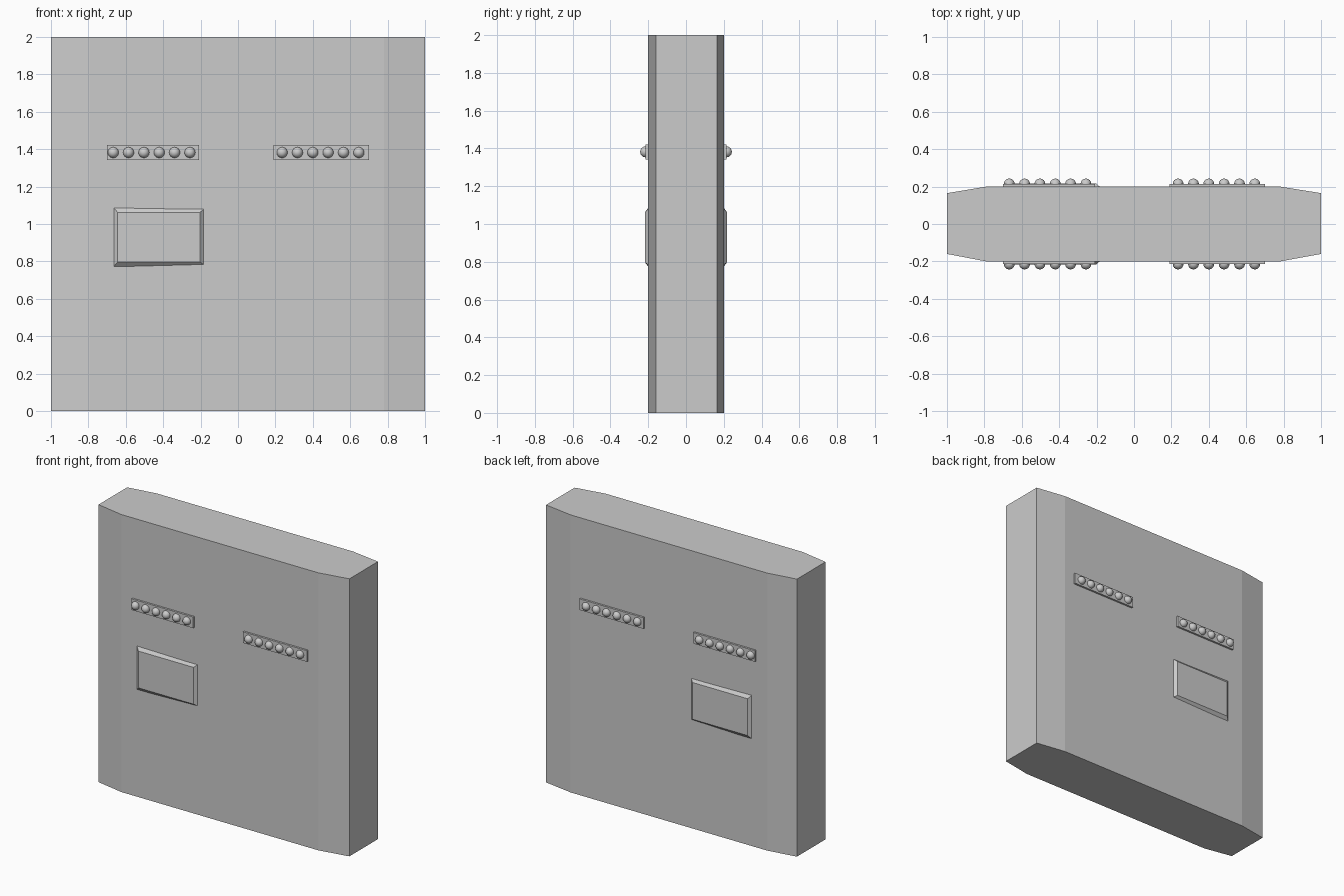
import bpy, bmesh
from mathutils import Matrix

if "Cube" in bpy.data.objects:
    bpy.data.objects.remove(bpy.data.objects["Cube"])


def make_object(name, bm):
    bmesh.ops.recalc_face_normals(bm, faces=bm.faces[:])
    mesh = bpy.data.meshes.new(name)
    bm.to_mesh(mesh)
    bm.free()
    obj = bpy.data.objects.new(name, mesh)
    bpy.context.collection.objects.link(obj)
    return obj


def loft(name, bottom, top):
    """Closed solid between two matching outlines."""
    bm = bmesh.new()
    a = [bm.verts.new(p) for p in bottom]
    b = [bm.verts.new(p) for p in top]
    n = len(a)
    bm.faces.new(a)
    bm.faces.new(b)
    for i in range(n):
        bm.faces.new((a[i], a[(i + 1) % n], b[(i + 1) % n], b[i]))
    return make_object(name, bm)


def rect(x0, x1, z0, z1, y):
    return [(x0, y, z0), (x1, y, z0), (x1, y, z1), (x0, y, z1)]


# Slab with tapered side edges
outline = [(-1, -.16), (-.79, -.2), (.78, -.2), (1, -.16),
           (1, .165), (.78, .2), (-.79, .2), (-1, .165)]
loft("slab_body", [(x, y, 0) for x, y in outline], [(x, y, 2) for x, y in outline])

for side, s in (("front", -1), ("back", 1)):
    # Raised panel with sloped rim
    rim = [(-.67, s * .195, .767), (-.178, s * .195, .78),
           (-.178, s * .195, 1.085), (-.67, s * .195, 1.093)]
    loft(side + "_raised_panel", rim, rect(-.643, -.203, .797, 1.062, s * .217))

    # Two light bars, each with a row of six domes
    for bar, x0, x1, first in (("left", -.70, -.208, -.667), ("right", .19, .70, .236)):
        loft(f"{side}_{bar}_light_bar",
             rect(x0, x1, 1.342, 1.422, s * .195), rect(x0, x1, 1.342, 1.422, s * .214))
        bm = bmesh.new()
        for i in range(6):
            bmesh.ops.create_uvsphere(
                bm, u_segments=16, v_segments=8, radius=.029,
                matrix=Matrix.Translation((first + i * .082, s * .214, 1.382)))
        domes = make_object(f"{side}_{bar}_lights", bm)
        for p in domes.data.polygons:
            p.use_smooth = True
